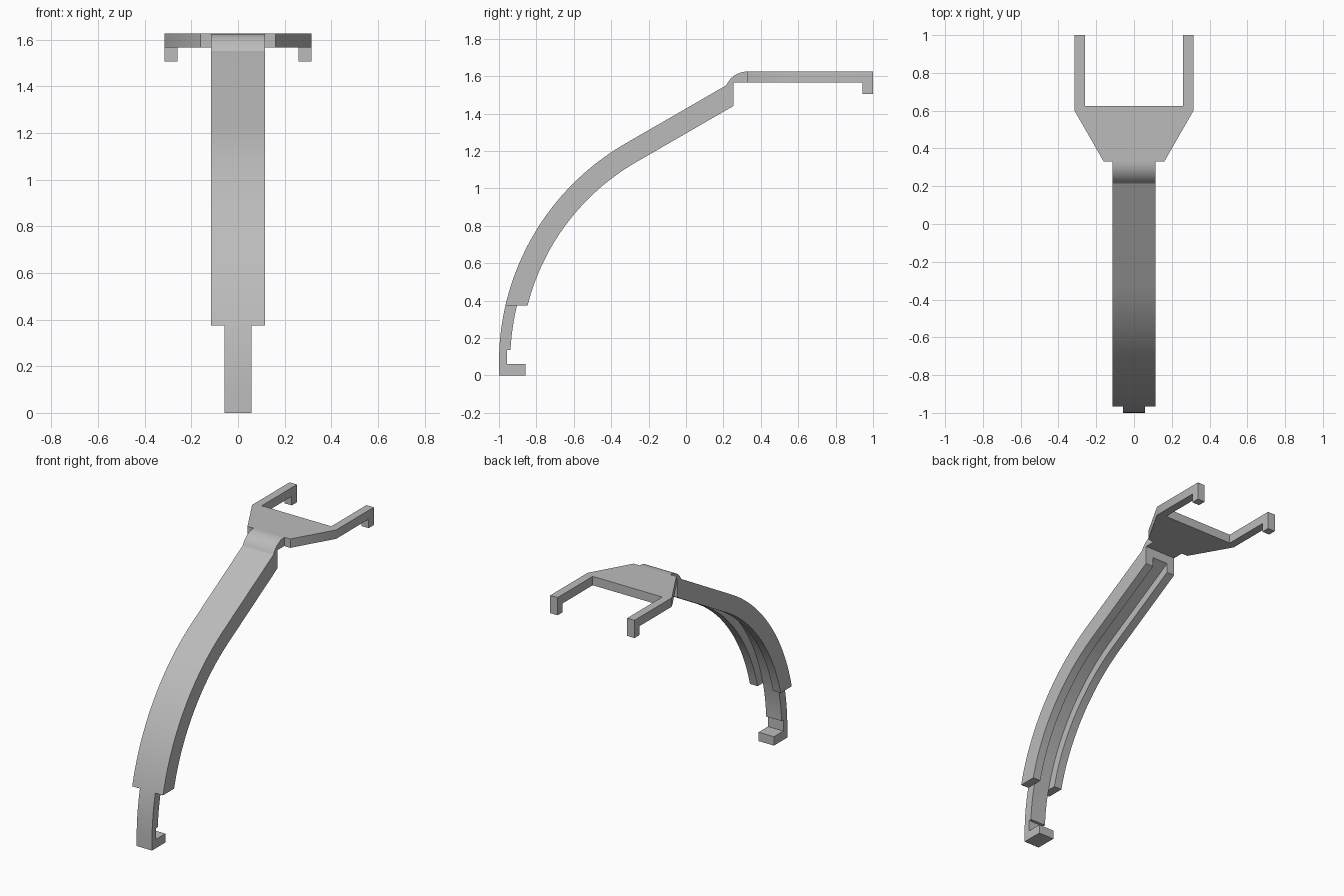
import bpy, bmesh
from math import sin, cos, tan, asin, radians
from mathutils import Vector

cube = bpy.data.objects.get("Cube")
if cube:
    bpy.data.objects.remove(cube, do_unlink=True)

grey = bpy.data.materials.new("plain grey")
grey.use_nodes = True
grey.diffuse_color = (0.5, 0.5, 0.5, 1)
grey.node_tree.nodes["Principled BSDF"].inputs["Base Color"].default_value = grey.diffuse_color

# Main dimensions
CY, CZ = 0.35, 0.07                    # centre of the bend
OUTER, MID, INNER = 1.35, 1.29, 1.235  # top skin, groove floor, rail underside
HALF, SLOT = 0.115, 0.0575             # half widths of arm and groove
ARM_Z = 0.375                          # lower end of the wide arm
NECK_Y, END_Y = 0.215, 0.255
PLATE_Z, TOP_Z = 1.565, 1.625
SLOPE = radians(30)


def finish(name, bm):
    bmesh.ops.recalc_face_normals(bm, faces=bm.faces)
    mesh = bpy.data.meshes.new(name)
    bm.to_mesh(mesh)
    bm.free()
    mesh.materials.append(grey)
    obj = bpy.data.objects.new(name, mesh)
    bpy.context.collection.objects.link(obj)
    bpy.ops.object.select_all(action='DESELECT')
    bpy.context.view_layer.objects.active = obj
    obj.select_set(True)
    bpy.ops.object.shade_smooth_by_angle(angle=SLOPE)
    return obj


def extrude(name, points, offset):
    bm = bmesh.new()
    face = bm.faces.new([bm.verts.new(p) for p in points])
    new = bmesh.ops.extrude_face_region(bm, geom=[face])["geom"]
    bmesh.ops.translate(bm, vec=Vector(offset),
                        verts=[v for v in new if isinstance(v, bmesh.types.BMVert)])
    return finish(name, bm)


def arc(radius, z0, end, steps):
    """Points on the bend from height z0 to an angle above horizontal."""
    start = asin((z0 - CZ) / radius)
    angles = [start + (end - start) * i / steps for i in range(steps + 1)]
    return [(CY - radius * cos(a), CZ + radius * sin(a)) for a in angles]


def arm_path(radius, end_y):
    path = arc(radius, ARM_Z, radians(60), 32)
    y, z = path[-1]
    return path + [(end_y, z + (end_y - y) * tan(SLOPE))]


# Curved arm with a groove along its underside
outer, mid, inner = arm_path(OUTER, NECK_Y), arm_path(MID, END_Y), arm_path(INNER, END_Y)
bm = bmesh.new()
rings = []
for o, m, i in zip(outer, mid, inner):
    section = [(-HALF, o), (-HALF, m), (-HALF, i), (-SLOT, i), (-SLOT, m),
               (SLOT, m), (SLOT, i), (HALF, i), (HALF, m), (HALF, o)]
    rings.append([bm.verts.new((x, *p)) for x, p in section])
for a, b in zip(rings, rings[1:]):
    for k in range(len(a)):
        n = (k + 1) % len(a)
        bm.faces.new((a[k], a[n], b[n], b[k]))
for r in (rings[0], rings[-1]):
    bm.faces.new([r[0], r[1], r[4], r[5], r[8], r[9]])
    bm.faces.new(r[1:5])
    bm.faces.new(r[5:9])
finish("curved_arm", bm)

# Narrow foot with its toe
foot = [(-1, 0)] + arc(OUTER, CZ, asin((ARM_Z - CZ) / OUTER), 8)
foot += arc(MID, 0.135, asin((ARM_Z - CZ) / MID), 8)[::-1]
foot += [(-0.957, 0.135), (-0.957, 0.06), (-0.857, 0.06), (-0.857, 0)]
extrude("foot", [(-SLOT, y, z) for y, z in foot], (2 * SLOT, 0, 0))

# Rounded neck joining arm and fork
FORK_Y = 0.33
rise = TOP_Z - outer[-1][1]
run = FORK_Y - NECK_Y
radius = (run ** 2 + rise ** 2) / (2 * rise)
sweep = asin(run / radius)
neck = [outer[-1]]
for i in range(1, 11):
    a = sweep * (1 - i / 10)
    neck.append((FORK_Y - radius * sin(a), TOP_Z - radius + radius * cos(a)))
neck += [(FORK_Y, PLATE_Z), (END_Y, PLATE_Z), mid[-1]]
extrude("neck", [(-HALF, y, z) for y, z in neck], (2 * HALF, 0, 0))

# Flat fork
half = [(0.16, FORK_Y), (0.315, 0.6), (0.315, 1), (0.26, 1), (0.26, 0.625)]
outline = half + [(-x, y) for x, y in reversed(half)]
extrude("fork", [(x, y, PLATE_Z) for x, y in outline], (0, 0, TOP_Z - PLATE_Z))

# Hooks under the fork tips
for side, name in ((1, "left_hook"), (-1, "right_hook")):
    corners = [(0.26, 0.945), (0.315, 0.945), (0.315, 1), (0.26, 1)]
    extrude(name, [(side * x, y, PLATE_Z) for x, y in corners], (0, 0, -0.06))
